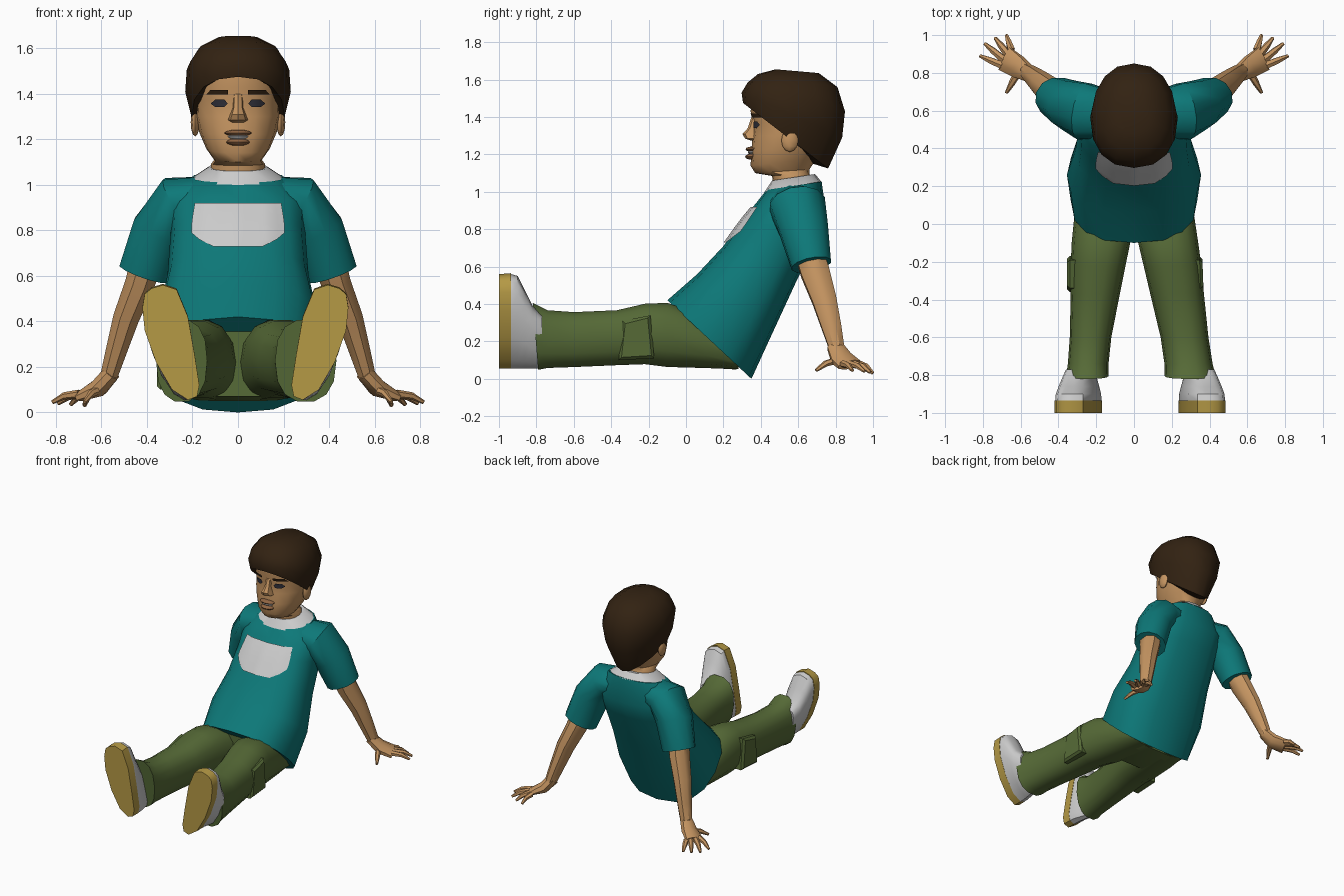
import bpy, bmesh, math
from mathutils import Vector as V
from mathutils.bvhtree import BVHTree

if "Cube" in bpy.data.objects:
    bpy.data.objects.remove(bpy.data.objects["Cube"])


def mat(name, *rgb):
    m = bpy.data.materials.new(name)
    m.diffuse_color = (*rgb, 1)
    m.use_nodes = True
    m.node_tree.nodes["Principled BSDF"].inputs["Base Color"].default_value = m.diffuse_color
    return m


TEAL, GREEN = mat("teal", .004, .19, .19), mat("green", .093, .145, .038)
SKIN, HAIR = mat("skin", .56, .30, .12), mat("hair", .032, .016, .006)
WHITE, TAN = mat("white", .78, .78, .78), mat("tan", .46, .32, .06)
DARK, LIP = mat("dark", .025, .025, .035), mat("lip", .28, .13, .055)


def finish(name, bm, m, angle=42):
    me = bpy.data.meshes.new(name)
    bm.to_mesh(me)
    bm.free()
    ob = bpy.data.objects.new(name, me)
    bpy.context.collection.objects.link(ob)
    me.materials.append(m)
    bpy.ops.object.select_all(action='DESELECT')
    ob.select_set(True)
    bpy.context.view_layer.objects.active = ob
    bpy.ops.object.shade_smooth_by_angle(angle=math.radians(angle))
    return ob


def loft(name, rings, m):
    bm = bmesh.new()
    vs = [[bm.verts.new(p) for p in r] for r in rings]
    n = len(vs[0])
    for a, b in zip(vs, vs[1:]):
        for i in range(n):
            j = (i + 1) % n
            bm.faces.new((a[i], a[j], b[j], b[i]))
    bm.faces.new(vs[0])
    bm.faces.new(vs[-1])
    bmesh.ops.recalc_face_normals(bm, faces=bm.faces)
    return finish(name, bm, m)


def spow(v, p):
    return math.copysign(abs(v) ** (2 / p), v)


def oval(front, back, hw, n=14, p=2.3, taper=0):
    """Ring through a front and a back (y, z) point with half width hw."""
    f, b = V((0, *front)), V((0, *back))
    out = []
    for i in range(n):
        a = 2 * math.pi * i / n
        sn = spow(math.sin(a), p)
        q = (f + b) / 2 + (f - b) / 2 * sn
        out.append(V((hw * spow(math.cos(a), p) * (1 - taper * max(0, -sn)), q.y, q.z)))
    return out


def tube(name, path, m, s=1, n=8):
    """Tube along (x, y, z, ru, rv) points, mirrored in x by s."""
    c = [V(q[:3]) for q in path]
    rings = []
    for k, q in enumerate(path):
        t = (c[min(k + 1, len(c) - 1)] - c[max(k - 1, 0)]).normalized()
        u = V((0, 1, 0))
        u = (u - t * u.dot(t)).normalized()
        v = t.cross(u)
        ring = []
        for i in range(n):
            a = 2 * math.pi * (i + .5) / n
            w = c[k] + u * q[3] * math.cos(a) + v * q[4] * math.sin(a)
            ring.append(V((w.x * s, w.y, w.z)))
        rings.append(ring)
    return loft(name, rings, m)


def decal(name, rows, target, m, cols=6):
    """Thin patch of (z, x0, x1) rows laid on the front of a target."""
    me = target.data
    tree = BVHTree.FromPolygons([v.co for v in me.vertices],
                                [p.vertices[:] for p in me.polygons])
    bm = bmesh.new()
    grid = []
    for z, x0, x1 in rows:
        xs = [x0 + (x1 - x0) * i / cols for i in range(cols + 1)]
        hits = [tree.ray_cast(V((x, -1.5, z)), V((0, 1, 0)))[0] for x in xs]
        grid.append([bm.verts.new(h - V((0, .012, 0))) for h in hits])
    for a, b in zip(grid, grid[1:]):
        for i in range(cols):
            bm.faces.new((a[i], b[i], b[i + 1], a[i + 1]))
    bmesh.ops.recalc_face_normals(bm, faces=bm.faces)
    if sum(f.normal.y for f in bm.faces) > 0:
        bmesh.ops.reverse_faces(bm, faces=bm.faces)
    return finish(name, bm, m)


def ball(name, loc, size, m):
    bm = bmesh.new()
    bmesh.ops.create_uvsphere(bm, u_segments=8, v_segments=6, radius=1)
    for v in bm.verts:
        v.co = V([a * b + c for a, b, c in zip(v.co, size, loc)])
    return finish(name, bm, m)


# Shirt with chest panel and collar
shirt = loft("shirt", [oval(f, b, w, 16, 2.5) for f, b, w in [
    ((-.10, .42), (.35, .0), .335), ((.06, .56), (.46, .24), .355),
    ((.20, .71), (.58, .50), .31), ((.30, .85), (.70, .75), .295),
    ((.375, .94), (.75, .88), .30), ((.43, 1.01), (.725, 1.055), .205)]], TEAL)
decal("chest_panel", [(.92, -.19, .19), (.89, -.195, .195), (.86, -.2, .2),
                      (.82, -.205, .205), (.79, -.205, .205), (.76, -.17, .17),
                      (.73, -.11, .11)], shirt, WHITE, 14)
loft("collar", [oval((.42, 1.0), (.727, 1.05), .21, 16),
                oval((.46, 1.06), (.69, 1.095), .13, 16)], WHITE)

# Head and neck
head = loft("head", [oval(f, b, w, 16, 2.2) for f, b, w in [
    ((.47, 1.0), (.68, 1.02), .12), ((.46, 1.085), (.66, 1.1), .118),
    ((.37, 1.10), (.66, 1.12), .105), ((.345, 1.14), (.70, 1.18), .14),
    ((.35, 1.22), (.74, 1.24), .17), ((.355, 1.30), (.78, 1.30), .187),
    ((.365, 1.37), (.79, 1.37), .19), ((.345, 1.43), (.79, 1.43), .19),
    ((.36, 1.54), (.78, 1.54), .17)]], SKIN)
loft("nose", [oval(f, b, w, 8) for f, b, w in [
    ((.35, 1.40), (.42, 1.40), .022), ((.33, 1.34), (.42, 1.34), .024),
    ((.302, 1.31), (.42, 1.30), .036), ((.315, 1.285), (.42, 1.285), .045),
    ((.345, 1.275), (.42, 1.275), .035)]], SKIN)
ball("upper_lip", (0, .352, 1.228), (.06, .034, .014), LIP)
ball("teeth", (0, .352, 1.212), (.045, .022, .012), WHITE)
ball("lower_lip", (0, .35, 1.188), (.052, .034, .016), LIP)

# Hair cap, sloping from the forehead to the nape
loft("hair", [oval(f, b, w, 16, 2.3, t) for f, b, w, t in [
    ((.36, 1.48), (.68, 1.15), .18, .3), ((.305, 1.475), (.76, 1.125), .205, .4),
    ((.297, 1.53), (.835, 1.29), .232, .25), ((.33, 1.585), (.85, 1.43), .225, .1),
    ((.385, 1.63), (.81, 1.56), .175, 0), ((.48, 1.655), (.71, 1.635), .09, 0)]], HAIR)

for s, side in ((-1, "left"), (1, "right")):
    # Face details
    decal(side + "_eye", [(1.375, s * .06, s * .10), (1.357, s * .045, s * .12),
                          (1.342, s * .06, s * .10)], head, DARK, 4)
    decal(side + "_eyebrow", [(1.418, s * .045, s * .12), (1.397, s * .045, s * .14)],
          head, HAIR, 4)
    ball(side + "_ear", (s * .188, .555, 1.275), (.02, .045, .062), SKIN)

    # Sleeve and arm
    tube(side + "_sleeve", [(.14, .58, .94, .13, .10), (.26, .595, .93, .155, .12),
                            (.345, .63, .80, .135, .125), (.41, .67, .61, .11, .12)],
         TEAL, s, 12)
    tube(side + "_arm", [(.39, .65, .70, .08, .08), (.43, .69, .57, .083, .07),
                         (.49, .74, .42, .07, .062), (.535, .78, .27, .056, .05),
                         (.57, .81, .15, .042, .04)], SKIN, s)

    # Hand resting on the ground
    tube(side + "_palm", [(.555, .795, .175, .045, .04), (.61, .83, .11, .062, .042),
                          (.685, .875, .075, .072, .024)], SKIN, s)
    for k, (a, b) in enumerate([((.65, .92, .08), (.675, 1.0, .03)),
                                ((.67, .90, .08), (.735, .985, .035)),
                                ((.69, .87, .08), (.79, .955, .04)),
                                ((.70, .84, .08), (.815, .89, .045)),
                                ((.61, .81, .10), (.675, .695, .045))]):
        mid = V(a).lerp(V(b), .55) + V((0, 0, .012))
        tube(f"{side}_finger_{k + 1}", [(*a, .022, .02), (*mid, .018, .016),
                                        (*b, .009, .009)], SKIN, s, 6)

    # Trouser leg; the right one is splayed a little further and wider
    def spread(y):
        return min(1, max(0, -y / .8)) if s > 0 else 0

    def splay(x, y, k=.065):
        return s * (x + k * spread(y))

    rings = []
    for y, x0, x1, z0, z1 in [(.28, -.01, .26, .05, .2), (.1, -.01, .31, .055, .34),
                              (-.1, .02, .33, .06, .41), (-.22, .045, .335, .075, .405),
                              (-.37, .075, .335, .07, .37), (-.6, .12, .34, .06, .36),
                              (-.74, .135, .35, .055, .37), (-.82, .135, .36, .045, .41)]:
        ring = []
        for i in range(14):
            a = 2 * math.pi * i / 14
            cx, cz = spow(math.cos(a), 2.4), spow(math.sin(a), 2.4)
            yy = y + (.03 * (1 - cz) / 2 if y < -.8 else 0)
            wide = (x1 - x0) / 2 * (1 + .2 * spread(y))
            ring.append(V((splay((x0 + x1) / 2 + wide * cx, y, .05), yy,
                           (z0 + z1) / 2 + (z1 - z0) / 2 * cz)))
        rings.append(ring)
    loft(side + "_trouser_leg", rings, GREEN)
    loft(side + "_pocket", [[V((splay(x, y, .03), y, z)) for y, z in
                             ((-.36 + d, .1 + d), (-.17 - d, .11 + d),
                              (-.19 - d, .34 - d), (-.34 + d, .31 - d))]
                            for x, d in ((.28, 0), (.34, 0), (.355, .015))], GREEN)

    # Shoe: sole outline in (x, z), shrinking towards the ankle
    outline = [(.38, .545), (.33, .56), (.27, .54), (.22, .42), (.19, .25), (.17, .12),
               (.18, .07), (.22, .055), (.29, .10), (.36, .22), (.41, .36), (.42, .46),
               (.41, .52)]

    def shoe_ring(y, f, top):
        return [V((splay(.27 + (x - .27) * f, -1), y,
                   .055 + (z - .055) * (top - .055) / .505)) for x, z in outline]

    loft(side + "_sole", [shoe_ring(-1, 1, .56), shoe_ring(-.935, 1, .565)], TAN)
    loft(side + "_shoe", [shoe_ring(*r) for r in [
        (-.935, .98, .56), (-.90, .96, .55), (-.86, .86, .47), (-.82, .75, .39),
        (-.77, .6, .34)]], WHITE)

# Seat of the trousers joining both legs
loft("trouser_seat", [[V((w * x, y, z)) for x, z in
                       ((-1, z0 + .06), (-.6, z0), (.6, z0), (1, z0 + .06), (1, z1 - .06),
                        (.6, z1), (-.6, z1), (-1, z1 - .06))]
                      for y, w, z0, z1 in [(.27, .2, .05, .2), (.1, .26, .06, .34),
                                           (-.03, .22, .07, .405)]], GREEN)
